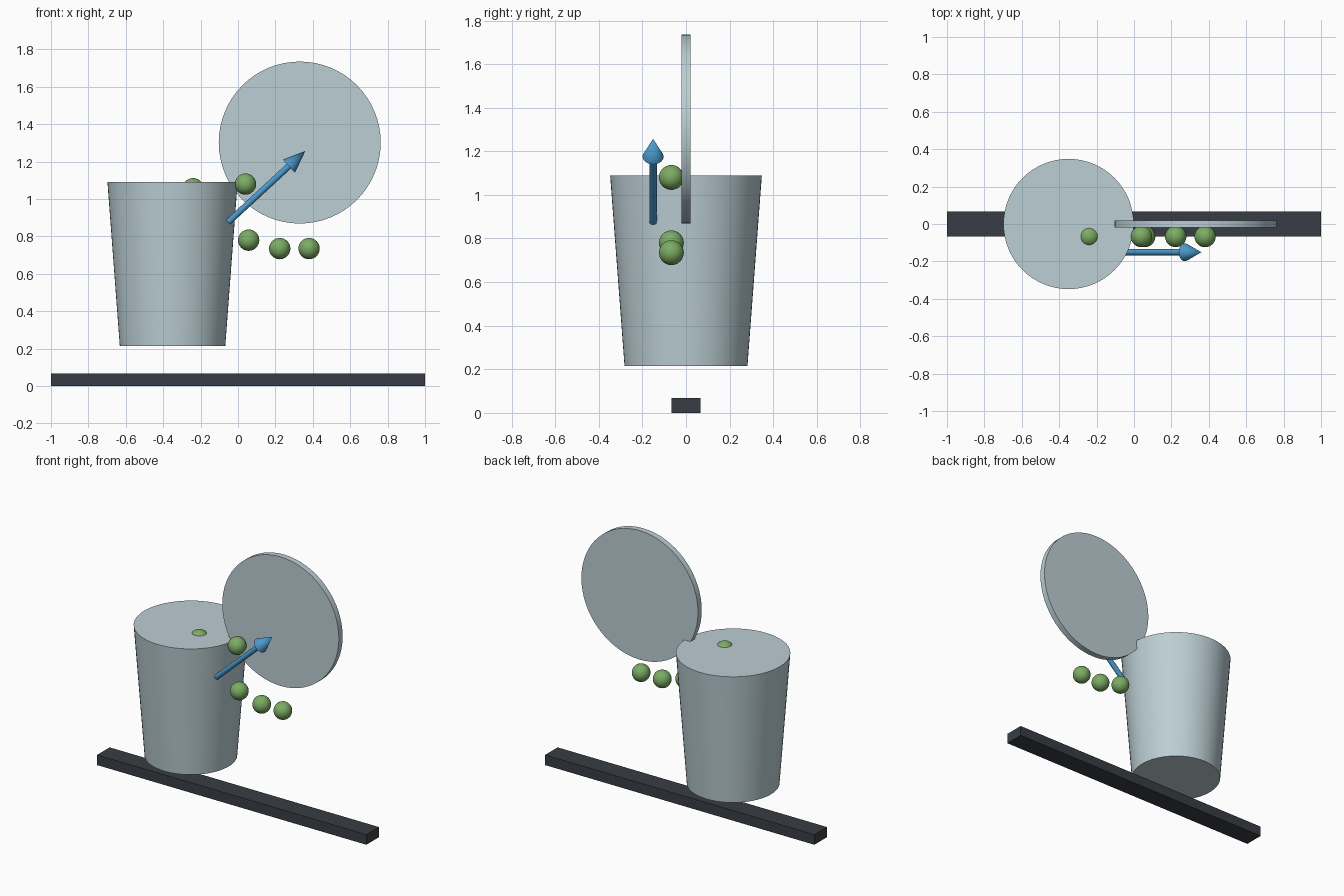
import bpy
from math import pi, radians
from mathutils import Vector

cube = bpy.data.objects.get("Cube")
if cube:
    bpy.data.objects.remove(cube, do_unlink=True)


def make_material(name, rgb):
    mat = bpy.data.materials.new(name)
    mat.use_nodes = True
    mat.diffuse_color = (*rgb, 1)
    bsdf = next(n for n in mat.node_tree.nodes if n.type == 'BSDF_PRINCIPLED')
    bsdf.inputs["Base Color"].default_value = (*rgb, 1)
    return mat


pale = make_material("pale_blue_grey", (0.50, 0.62, 0.66))
dark = make_material("dark_slate", (0.04, 0.048, 0.058))
green = make_material("pea_green", (0.20, 0.41, 0.125))
blue = make_material("arrow_blue", (0.07, 0.315, 0.60))


def finish(name, mat, smooth=True):
    ob = bpy.context.object
    ob.name = ob.data.name = name
    ob.data.materials.append(mat)
    if smooth:
        bpy.ops.object.shade_smooth_by_angle(angle=radians(40))
    return ob


def tapered_rod(name, mat, start, end, r1, r2, sides=64):
    """Closed cone or cylinder running from start to end."""
    start, end = Vector(start), Vector(end)
    axis = end - start
    bpy.ops.mesh.primitive_cone_add(
        vertices=sides, radius1=r1, radius2=r2, depth=axis.length,
        location=(start + end) / 2,
        rotation=axis.to_track_quat('Z', 'Y').to_euler())
    return finish(name, mat)


# Ground bar
bpy.ops.mesh.primitive_cube_add(size=1, location=(0, 0, 0.034))
bpy.context.object.scale = (2, 0.133, 0.068)
finish("ground_bar", dark, smooth=False)

# Tapered bin body and its lid standing on edge
tapered_rod("bin_body", pale, (-0.35, 0, 0.215), (-0.35, 0, 1.09), 0.282, 0.348)
tapered_rod("bin_lid", pale, (0.33, 0.02, 1.302), (0.33, -0.02, 1.302), 0.433, 0.433)

# Balls spilling over the rim
balls = [(-0.24, 1.055), (0.04, 1.08), (0.057, 0.78), (0.223, 0.735), (0.38, 0.735)]
for i, (x, z) in enumerate(balls):
    bpy.ops.mesh.primitive_uv_sphere_add(
        segments=32, ring_count=16, radius=0.057, location=(x, -0.067, z))
    finish(f"ball_{i + 1}", green)

# Arrow pointing up and out
tail, tip = Vector((-0.053, -0.151, 0.876)), Vector((0.36, -0.151, 1.257))
neck = tip - (tip - tail).normalized() * 0.12
tapered_rod("arrow_shaft", blue, tail, neck, 0.017, 0.017, 32)
tapered_rod("arrow_head", blue, neck, tip, 0.048, 0, 32)
